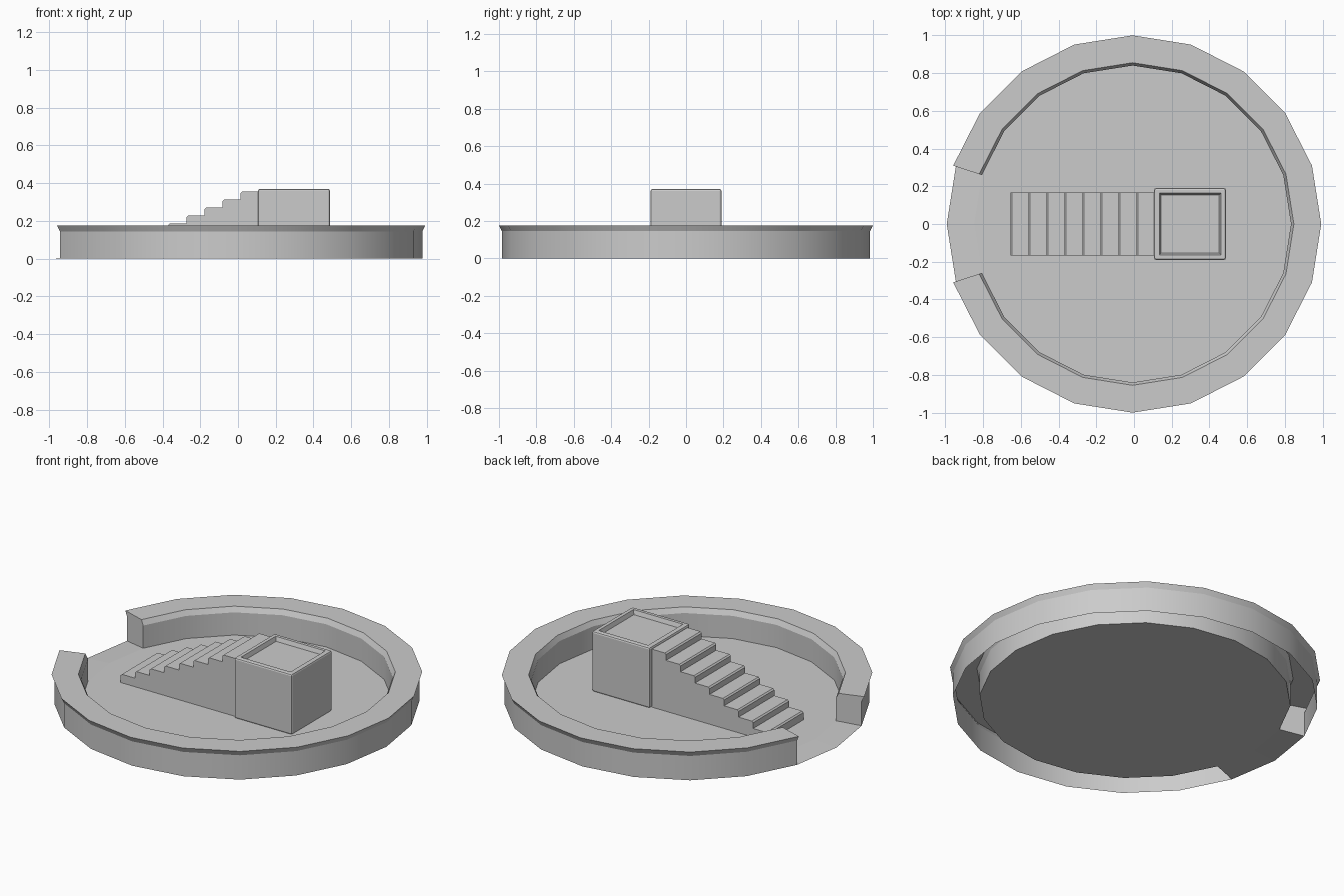
import bpy, bmesh, math

if "Cube" in bpy.data.objects:
    bpy.data.objects.remove(bpy.data.objects["Cube"])

CX = -0.0075      # centre of the round base
SIDES = 20
FLOOR_Z = 0.01


def polar(r, k, z):
    a = math.radians(180 + k * 360 / SIDES)
    return (CX + r * math.cos(a), r * math.sin(a), z)


def make_object(name, bm):
    mesh = bpy.data.meshes.new(name)
    bm.to_mesh(mesh)
    bm.free()
    obj = bpy.data.objects.new(name, mesh)
    bpy.context.collection.objects.link(obj)
    return obj


# Round floor, with a sloping threshold in the wall opening
bm = bmesh.new()
ring = [bm.verts.new(polar(0.84, k, FLOOR_Z)) for k in range(SIDES)]
bm.faces.new(ring)
lip = [bm.verts.new(polar(0.985, k, 0)) for k in (-1, 0, 1)]
inner = [ring[-1], ring[0], ring[1]]
for i in range(2):
    bm.faces.new((inner[i], lip[i], lip[i + 1], inner[i + 1]))
make_object("floor", bm)

# Hollow ring wall, open underneath, with a flared rim and a two-side gap
profile = [(0.985, 0), (0.985, 0.145), (1.0, 0.175),
           (0.855, 0.175), (0.84, 0.145), (0.84, FLOOR_Z)]
bm = bmesh.new()
rows = [[bm.verts.new(polar(r, k, z)) for r, z in profile] for k in range(1, SIDES)]
for a, b in zip(rows, rows[1:]):
    for i in range(len(profile) - 1):
        bm.faces.new((a[i], b[i], b[i + 1], a[i + 1]))
bm.faces.new(rows[0])
bm.faces.new(rows[-1][::-1])
wall = make_object("ring_wall", bm)
bpy.context.view_layer.objects.active = wall
wall.select_set(True)
bpy.ops.object.shade_smooth_by_angle(angle=math.radians(20))
wall.select_set(False)

# Staircase: side profile extruded across, with chamfered tread fronts
STEPS, X0, X1, FIRST, RISE = 8, -0.655, 0.11, 0.061, 0.042
run = (X1 - X0) / STEPS
side = [(X1, FLOOR_Z), (X0, FLOOR_Z)]
for s in range(STEPS):
    z = FIRST + s * RISE
    side += [(X0 + s * run, z), (X0 + (s + 1) * run, z)]
    if s < STEPS - 1:
        side[-1] = (X0 + (s + 1) * run, z)
bm = bmesh.new()
front = [bm.verts.new((x, -0.168, z)) for x, z in side]
back = [bm.verts.new((x, 0.168, z)) for x, z in side]
bm.faces.new(front)
bm.faces.new(back[::-1])
n = len(side)
for i in range(n):
    j = (i + 1) % n
    bm.faces.new((front[i], back[i], back[j], front[j]))
bmesh.ops.recalc_face_normals(bm, faces=bm.faces)
noses = [bm.edges.get((front[i], back[i])) for i in range(2, n, 2)]
bmesh.ops.bevel(bm, geom=noses, offset=0.008, segments=1, affect='EDGES')
make_object("staircase", bm)

# Square platform with bevelled edges and a shallow recessed top
bm = bmesh.new()
bmesh.ops.create_cube(bm, size=1)
for v in bm.verts:
    v.co = (0.297 + v.co.x * 0.38, v.co.y * 0.38, 0.19 + v.co.z * 0.36)
bmesh.ops.bevel(bm, geom=bm.edges[:], offset=0.01, segments=2, profile=0.5, affect='EDGES')
top = max(bm.faces, key=lambda f: (round(f.calc_center_median().z, 4), f.calc_area()))
bmesh.ops.inset_region(bm, faces=[top], thickness=0.024)
bmesh.ops.inset_region(bm, faces=[top], thickness=0.012, depth=-0.025)
make_object("platform", bm)
